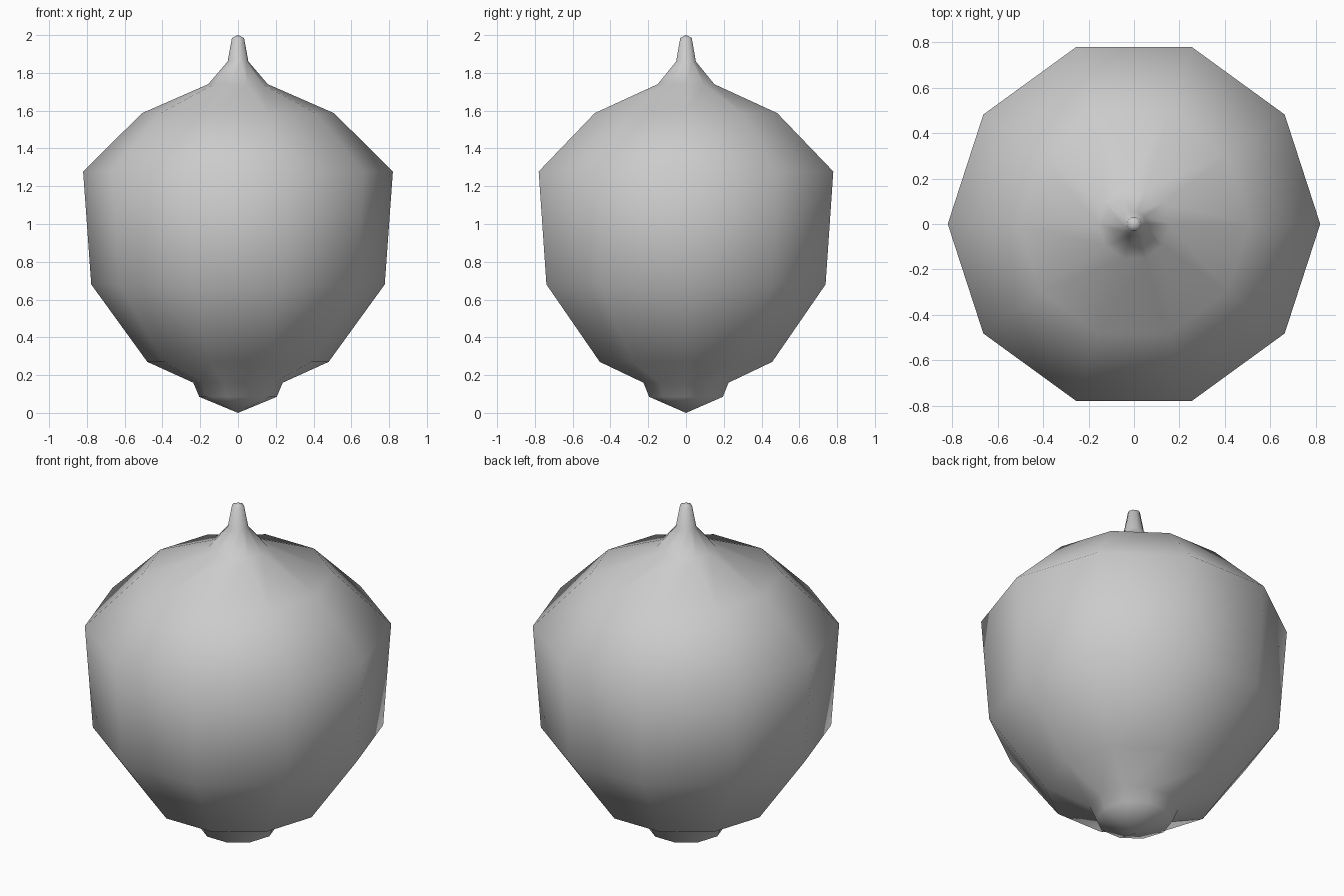
import bpy, bmesh, math

if "Cube" in bpy.data.objects:
    bpy.data.objects.remove(bpy.data.objects["Cube"])

SIDES = 10
# Profile as (radius, height), from the lower nub to the pointed tip
PROFILE = [(0.205, 0.085), (0.237, 0.16), (0.48, 0.27), (0.777, 0.68),
           (0.82, 1.278), (0.508, 1.587), (0.158, 1.74), (0.055, 1.86),
           (0.032, 1.985)]

bm = bmesh.new()

# Ten-sided rings
rings = []
for r, z in PROFILE:
    rings.append([bm.verts.new((r * math.cos(2 * math.pi * i / SIDES),
                                r * math.sin(2 * math.pi * i / SIDES), z))
                  for i in range(SIDES)])

# Side walls
for low, high in zip(rings, rings[1:]):
    for i in range(SIDES):
        j = (i + 1) % SIDES
        bm.faces.new((low[i], low[j], high[j], high[i]))

# Pointed bottom and tip
bottom = bm.verts.new((0, 0, 0))
top = bm.verts.new((0, 0, 2))
for i in range(SIDES):
    j = (i + 1) % SIDES
    bm.faces.new((bottom, rings[0][j], rings[0][i]))
    bm.faces.new((top, rings[-1][i], rings[-1][j]))

bmesh.ops.recalc_face_normals(bm, faces=bm.faces)
for f in bm.faces:
    f.smooth = True

mesh = bpy.data.meshes.new("bulb_body")
bm.to_mesh(mesh)
bm.free()
bpy.context.collection.objects.link(bpy.data.objects.new("bulb_body", mesh))
